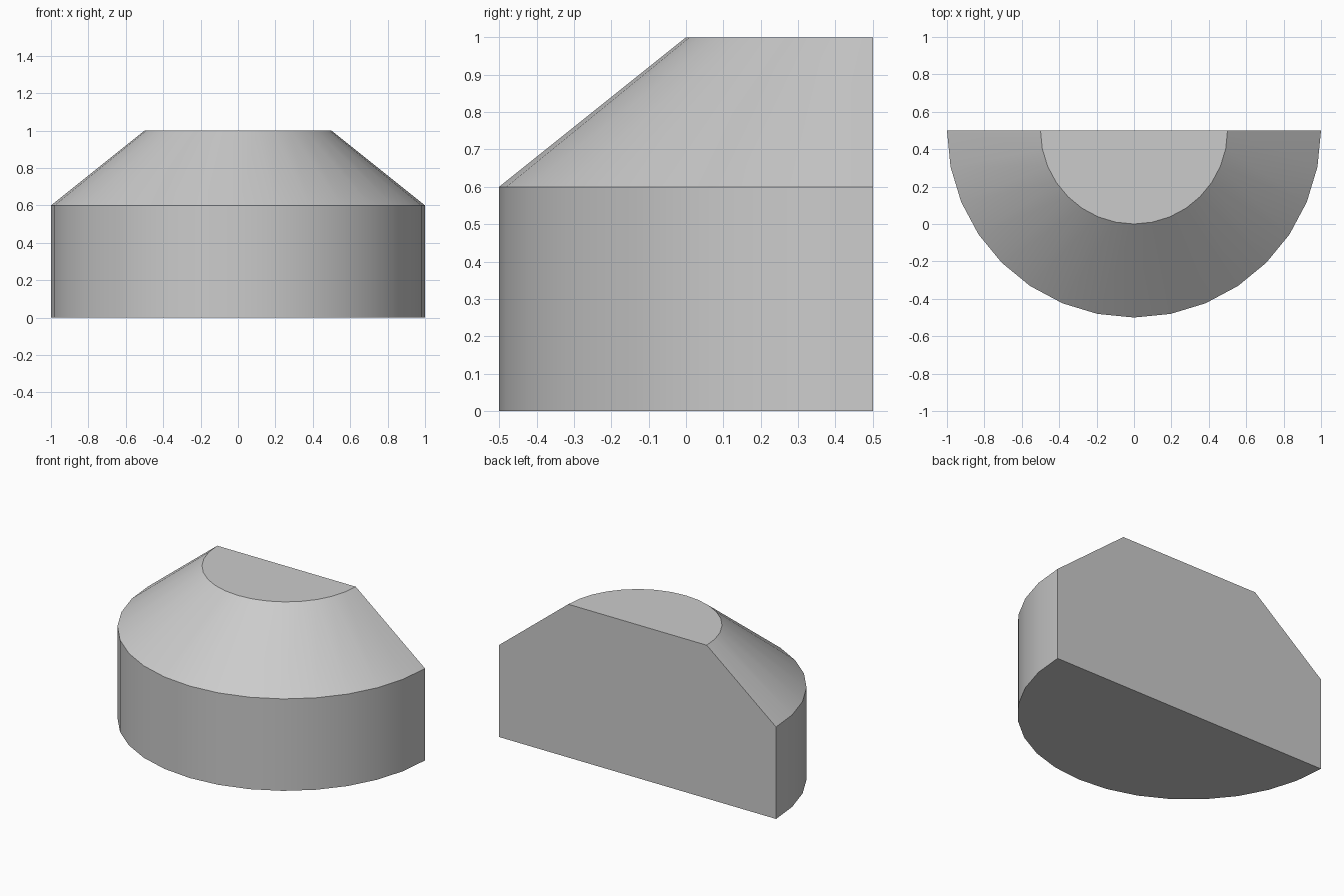
import bpy, bmesh
from math import sin, cos, pi

if "Cube" in bpy.data.objects:
    bpy.data.objects.remove(bpy.data.objects["Cube"])

SEGMENTS = 16                                   # sides around the half circle
PROFILE = [(1.0, 0.0), (1.0, 0.6), (0.5, 1.0)]  # radius, height

bm = bmesh.new()

# Half rings centred on the flat back
rings = []
for r, z in PROFILE:
    angles = [pi + pi * i / SEGMENTS for i in range(SEGMENTS + 1)]
    rings.append([bm.verts.new((r * cos(a), 0.5 + r * sin(a), z)) for a in angles])

# Curved wall and sloped shoulder
for low, high in zip(rings, rings[1:]):
    for i in range(SEGMENTS):
        bm.faces.new((low[i], low[i + 1], high[i + 1], high[i]))

# Bottom, top and flat back
bm.faces.new(rings[0][::-1])
bm.faces.new(rings[-1])
bm.faces.new([ring[0] for ring in rings] + [ring[-1] for ring in reversed(rings)])
bmesh.ops.recalc_face_normals(bm, faces=bm.faces[:])

mesh = bpy.data.meshes.new("half_round_block")
bm.to_mesh(mesh)
bm.free()
block = bpy.data.objects.new("half_round_block", mesh)
bpy.context.collection.objects.link(block)

# Smooth curves, sharp rims
bpy.context.view_layer.objects.active = block
block.select_set(True)
bpy.ops.object.shade_smooth_by_angle(angle=pi / 6)
